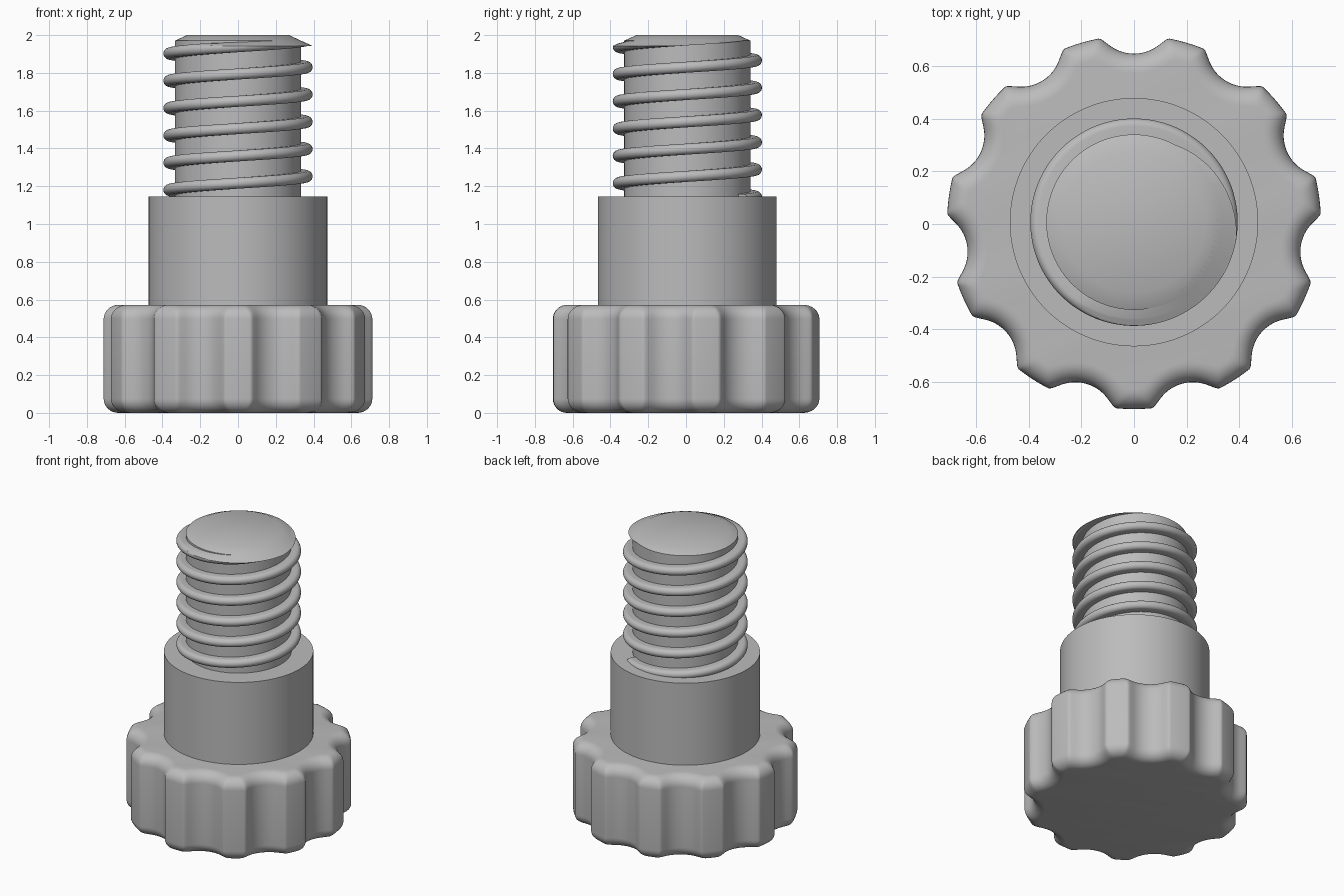
import bpy, bmesh
from math import sin, cos, pi, sqrt, radians

cube = bpy.data.objects.get("Cube")
if cube:
    bpy.data.objects.remove(cube, do_unlink=True)

CENTRE_Y = 0.007
grey = bpy.data.materials.new("plain_grey")
grey.use_nodes = True
grey.diffuse_color = (0.5, 0.5, 0.5, 1)
grey.node_tree.nodes["Principled BSDF"].inputs["Base Color"].default_value = (0.5, 0.5, 0.5, 1)


def loft(name, rings):
    """Skin a list of closed point loops and cap both ends."""
    bm = bmesh.new()
    loops = [[bm.verts.new(p) for p in ring] for ring in rings]
    n = len(loops[0])
    for a, b in zip(loops, loops[1:]):
        for i in range(n):
            j = (i + 1) % n
            bm.faces.new((a[i], a[j], b[j], b[i]))
    bm.faces.new(loops[0])
    bm.faces.new(loops[-1])
    bmesh.ops.recalc_face_normals(bm, faces=bm.faces)
    mesh = bpy.data.meshes.new(name)
    bm.to_mesh(mesh)
    bm.free()
    mesh.materials.append(grey)
    ob = bpy.data.objects.new(name, mesh)
    ob.location.y = CENTRE_Y
    bpy.context.collection.objects.link(ob)
    bpy.ops.object.select_all(action='DESELECT')
    ob.select_set(True)
    bpy.context.view_layer.objects.active = ob
    bpy.ops.object.shade_smooth_by_angle(angle=radians(35))
    return ob


def circle(r, z, n=128):
    return [(r * cos(2 * pi * i / n), r * sin(2 * pi * i / n), z) for i in range(n)]


# Grip knob: a disc with scooped finger grooves and rounded rims
LOBES, STEPS = 11, 48
KNOB_R, GROOVE_R, GROOVE_D = 0.712, 0.153, 0.795
KNOB_H, RIM = 0.572, 0.075


def grip_radius(a, inset):
    outer, scoop = KNOB_R - inset, GROOVE_R + inset
    disc = scoop ** 2 - (GROOVE_D * sin(a)) ** 2
    if disc <= 0:
        return outer
    groove = GROOVE_D * cos(a) - sqrt(disc)
    k = 0.035
    h = max(k - abs(outer - groove), 0)
    return min(outer, groove) - h * h / (4 * k)


def grip_ring(inset, z):
    ring = []
    for i in range(LOBES * STEPS):
        a = 2 * pi * i / (LOBES * STEPS)
        off = (i % STEPS) * 2 * pi / (LOBES * STEPS)
        off = min(off, 2 * pi / LOBES - off)
        r = grip_radius(off, inset)
        ring.append((r * cos(a + pi / 2), r * sin(a + pi / 2), z))
    return ring


quarter = [i * pi / 16 for i in range(9)]
rim = [(RIM * (1 - sin(t)), RIM * (1 - cos(t))) for t in quarter]
loft("grip_knob", [grip_ring(o, z) for o, z in rim]
     + [grip_ring(o, KNOB_H - z) for o, z in reversed(rim)])

# Plain collar above the knob
loft("collar", [circle(0.473, 0.5), circle(0.473, 1.145)])

# Shank with a chamfered tip
SHANK_R, TIP_R, SLOPE = 0.334, 0.27, 0.46


def tip_height(r):
    return 2 - (r - TIP_R) * SLOPE


loft("shank", [circle(SHANK_R, 1.1), circle(SHANK_R, tip_height(SHANK_R)), circle(TIP_R, 2)])

# Round-nosed thread, trimmed by the tip chamfer where it runs out
PITCH, HALF, NOSE = 0.1445, 0.029, 0.366
section = [(0.31, -HALF)]
section += [(NOSE + HALF * cos(t), HALF * sin(t)) for t in (-pi / 2 + i * pi / 12 for i in range(13))]
section += [(0.31, HALF)]

rings = []
turn, z = 0.15, 0
while z < 2.0:
    a = 2 * pi * turn
    z = 1.18 + PITCH * (turn - 0.5)
    limit = TIP_R + (2 - z + HALF) / SLOPE
    ring = []
    for r, dz in section:
        r = min(r, limit)
        ring.append((r * cos(a), r * sin(a), min(z + dz, tip_height(r))))
    rings.append(ring)
    turn += 1 / 96
loft("screw_thread", rings)
